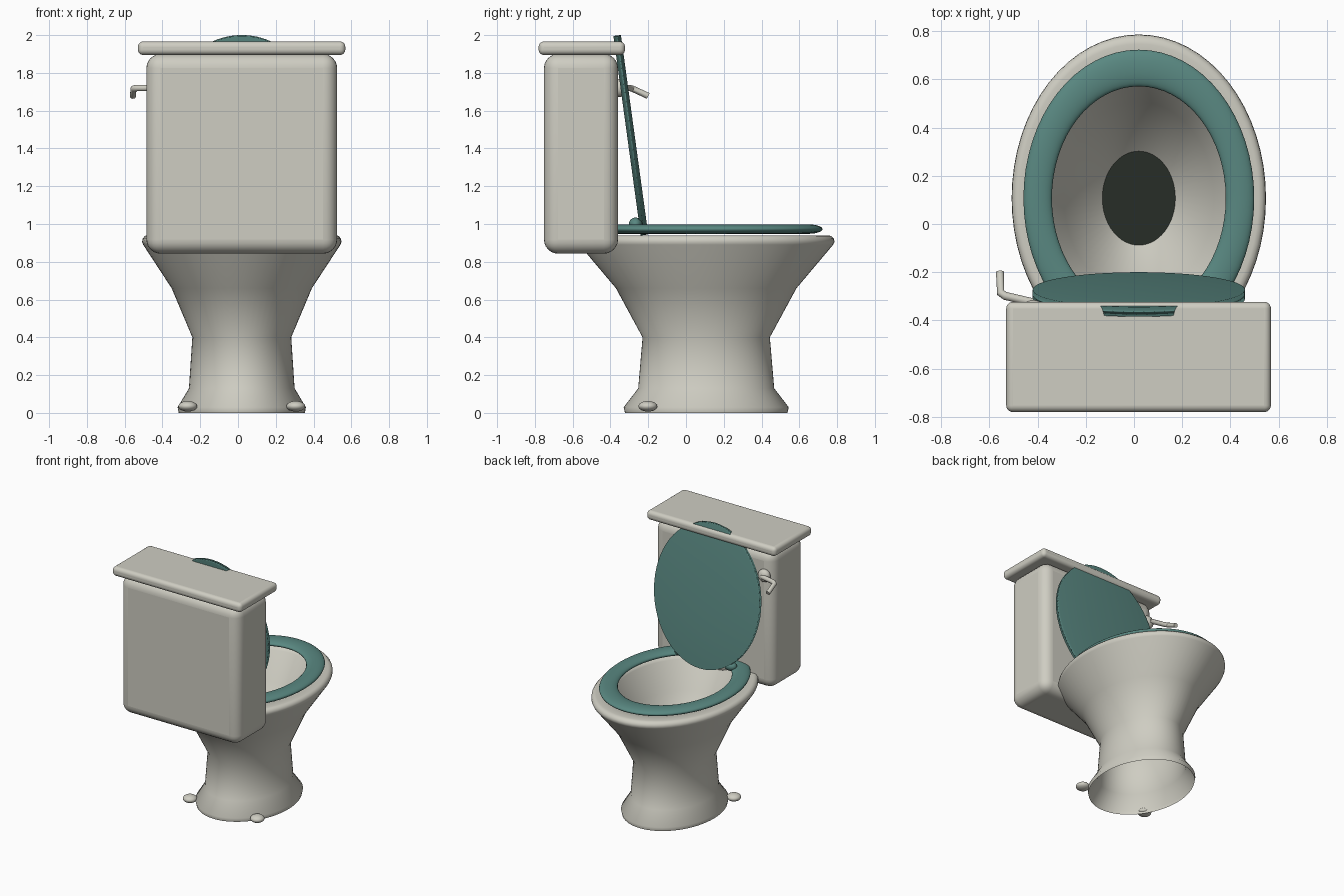
import bpy, bmesh, math
from mathutils import Vector

if "Cube" in bpy.data.objects:
    bpy.data.objects.remove(bpy.data.objects["Cube"], do_unlink=True)

CX, CY = 0.02, 0.107      # centre of the oval bowl
OVAL = 0.777              # width to length ratio of the ovals


def material(name, rgb):
    m = bpy.data.materials.new(name)
    m.use_nodes = True
    col = (*rgb, 1)
    m.diffuse_color = col
    m.node_tree.nodes["Principled BSDF"].inputs["Base Color"].default_value = col
    return m


ceramic = material("warm white ceramic", (0.62, 0.61, 0.54))
teal = material("teal plastic", (0.10, 0.245, 0.22))
dark = material("dark water", (0.02, 0.027, 0.02))


def finish(obj, name, mat, angle=None):
    obj.name = obj.data.name = name
    obj.data.materials.append(mat)
    bpy.ops.object.select_all(action='DESELECT')
    obj.select_set(True)
    bpy.context.view_layer.objects.active = obj
    if angle:
        bpy.ops.object.shade_smooth_by_angle(angle=math.radians(angle))
    else:
        bpy.ops.object.shade_smooth()
    return obj


def lathe(name, profile, mat, segments=64):
    """Spin (radius, z) points into an oval shell; last ring is capped."""
    bm = bmesh.new()
    rings = []
    for r, z in profile:
        rings.append([bm.verts.new((CX + OVAL * r * math.cos(a), CY + r * math.sin(a), z))
                      for a in (2 * math.pi * i / segments for i in range(segments))])
    for a, b in zip(rings, rings[1:]):
        for i in range(segments):
            j = (i + 1) % segments
            bm.faces.new((a[i], a[j], b[j], b[i]))
    bm.faces.new(rings[-1])
    me = bpy.data.meshes.new(name)
    bm.to_mesh(me)
    bm.free()
    obj = bpy.data.objects.new(name, me)
    bpy.context.collection.objects.link(obj)
    return finish(obj, name, mat, 60)


def rounded_box(name, lo, hi, radius, mat):
    lo, hi = Vector(lo), Vector(hi)
    bpy.ops.mesh.primitive_cube_add(size=1, location=(lo + hi) / 2)
    obj = bpy.context.object
    obj.scale = hi - lo
    bpy.ops.object.transform_apply(location=False, rotation=False, scale=True)
    bev = obj.modifiers.new("Rounding", 'BEVEL')
    bev.width, bev.segments = radius, 6
    return finish(obj, name, mat, 40)


def ellipsoid(name, loc, radii, mat):
    bpy.ops.mesh.primitive_uv_sphere_add(segments=24, ring_count=14, radius=1, location=loc)
    obj = bpy.context.object
    obj.scale = radii
    return finish(obj, name, mat)


# Pedestal and bowl: outer wall, rim, then the inner wall
lathe("bowl", [(0.43, 0), (0.437, 0.03), (0.36, 0.13), (0.337, 0.4), (0.478, 0.66),
               (0.672, 0.89), (0.679, 0.905), (0.676, 0.922), (0.66, 0.937), (0.64, 0.94),
               (0.52, 0.938), (0.50, 0.92), (0.40, 0.72), (0.19, 0.48), (0.12, 0.43)], ceramic)
lathe("water", [(0.195, 0.49)], dark)

# Tank and its cover
rounded_box("tank", (-0.485, -0.752, 0.843), (0.525, -0.36, 1.9), 0.075, ceramic)
rounded_box("tank_cover", (-0.53, -0.78, 1.895), (0.568, -0.323, 1.966), 0.028, ceramic)

# Seat ring
bpy.ops.mesh.primitive_torus_add(major_radius=0.54, minor_radius=0.076, major_segments=64,
                                 minor_segments=20, location=(CX, CY, 0.973))
bpy.context.object.scale = (OVAL, 1, 0.33)
finish(bpy.context.object, "seat", teal)

# Raised lid, leaning back on the tank
bpy.ops.mesh.primitive_cylinder_add(vertices=64, radius=1, depth=1, end_fill_type='TRIFAN',
                                    location=(CX, -0.292, 1.47))
lid = bpy.context.object
lid.scale = (0.44, 0.533, 0.04)
lid.rotation_euler.x = math.radians(90 + 7.8)
finish(lid, "lid", teal)

# Hinges and floor bolt caps on both sides
for side, label in ((-1, "right"), (1, "left")):
    ellipsoid(label + "_hinge", (CX + side * 0.21, -0.267, 0.998), (0.05, 0.036, 0.036), teal)
    ellipsoid(label + "_bolt_cap", (CX + side * 0.286, -0.202, 0.035), (0.05, 0.05, 0.028), ceramic)

# Flush handle: round boss and a bent rod
ellipsoid("handle_boss", (-0.42, -0.35, 1.72), (0.048, 0.035, 0.048), ceramic)
curve = bpy.data.curves.new("flush_handle", 'CURVE')
curve.dimensions = '3D'
curve.bevel_depth, curve.bevel_resolution = 0.017, 4
curve.use_fill_caps = True
path = [(-0.42, -0.325, 1.72), (-0.535, -0.298, 1.72), (-0.553, -0.285, 1.717), (-0.556, -0.2, 1.678)]
spline = curve.splines.new('POLY')
spline.points.add(len(path) - 1)
for p, co in zip(spline.points, path):
    p.co = (*co, 1)
handle = bpy.data.objects.new("flush_handle", curve)
bpy.context.collection.objects.link(handle)
bpy.ops.object.select_all(action='DESELECT')
handle.select_set(True)
bpy.context.view_layer.objects.active = handle
bpy.ops.object.convert(target='MESH')
finish(bpy.context.object, "flush_handle", ceramic, 40)
